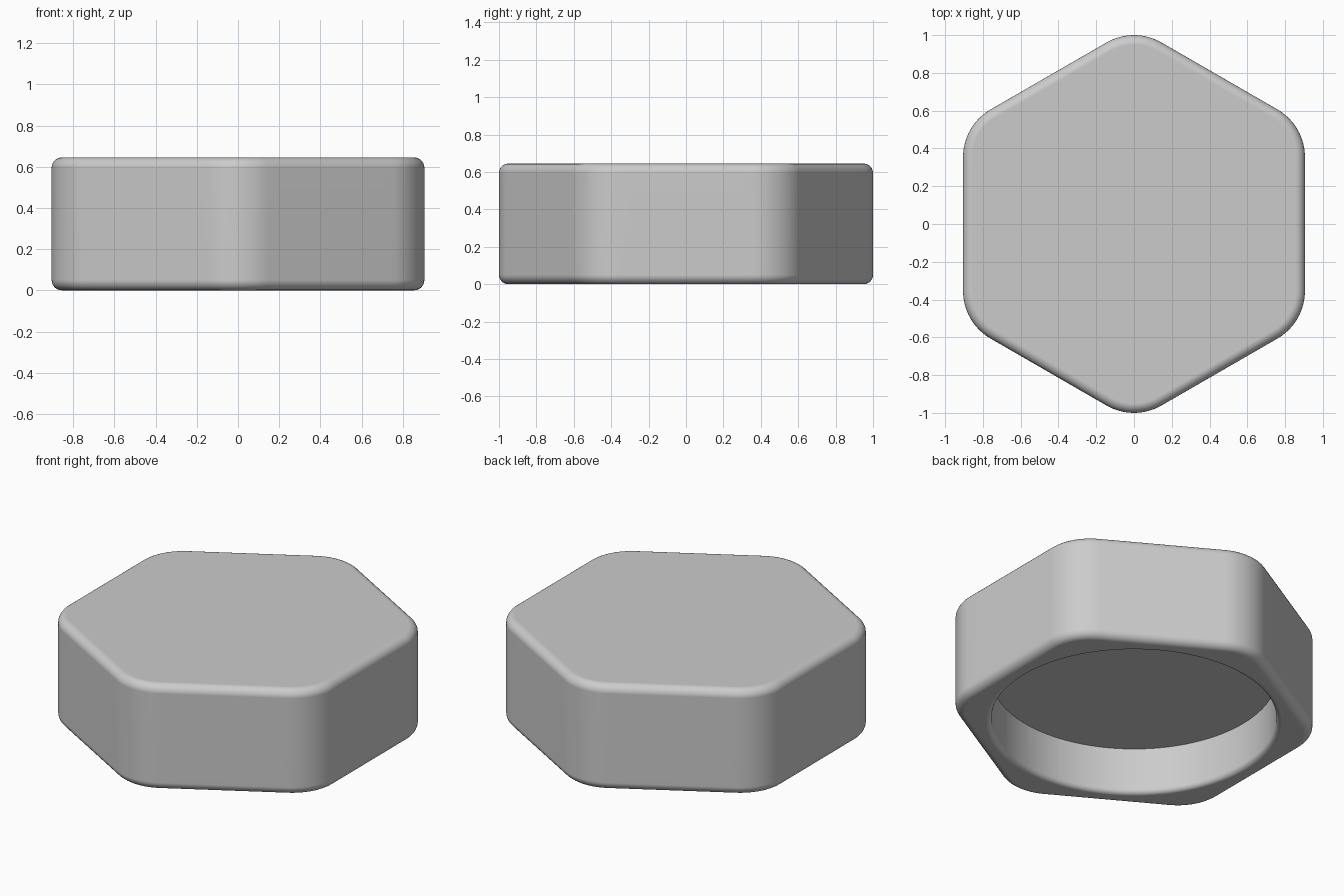
import bpy, bmesh
from math import sin, cos, pi
from mathutils import Vector

cube = bpy.data.objects.get("Cube")
if cube:
    bpy.data.objects.remove(cube, do_unlink=True)

HEIGHT, CORE, CORNER, EDGE = 0.645, 0.71, 0.29, 0.05      # hexagonal body
HOLE, LIP, DEPTH = 0.79, 0.03, 0.285                      # round recess below
ARC, FLAT, STEPS = 12, 12, 6


def hexagon(inset):
    """Outline of a round-cornered hexagon, with its flats subdivided."""
    radius = CORNER - inset
    arcs = []
    for k in range(6):
        mid = pi / 6 + k * pi / 3
        centre = Vector((cos(mid), sin(mid))) * CORE
        turns = [mid + (i / ARC - 0.5) * pi / 3 for i in range(ARC + 1)]
        arcs.append([centre + radius * Vector((cos(t), sin(t))) for t in turns])
    points = []
    for k, arc in enumerate(arcs):
        following = arcs[(k + 1) % 6][0]
        points += arc
        points += [arc[-1].lerp(following, j / FLAT) for j in range(1, FLAT)]
    return points


def circle(radius):
    """Circle whose points line up with those of the hexagon."""
    return [p.normalized() * radius for p in hexagon(0)]


# Rings from the middle of the top, down the sides and up into the recess
quarter = [i / STEPS * pi / 2 for i in range(STEPS + 1)]
rings = [(hexagon(EDGE * (1 - sin(a))), HEIGHT - EDGE * (1 - cos(a))) for a in quarter]
rings += [(hexagon(EDGE * (1 - cos(a))), EDGE * (1 - sin(a))) for a in quarter]
rings += [(circle(HOLE + LIP * (1 - sin(a))), LIP * (1 - cos(a))) for a in quarter]
rings.append((circle(HOLE), DEPTH))

bm = bmesh.new()
loops = [[bm.verts.new((p.x, p.y, z)) for p in outline] for outline, z in rings]
for upper, lower in zip(loops, loops[1:]):
    for i in range(len(upper)):
        j = (i + 1) % len(upper)
        bm.faces.new((upper[i], lower[i], lower[j], upper[j]))
bm.faces.new(loops[0])
bm.faces.new(loops[-1])
bmesh.ops.recalc_face_normals(bm, faces=bm.faces)

mesh = bpy.data.meshes.new("hexagonal_cap")
bm.to_mesh(mesh)
bm.free()
cap = bpy.data.objects.new("hexagonal_cap", mesh)
bpy.context.collection.objects.link(cap)

# Plain grey
grey = bpy.data.materials.new("light_grey")
grey.use_nodes = True
colour = (0.6, 0.6, 0.6, 1)
grey.diffuse_color = colour
grey.node_tree.nodes["Principled BSDF"].inputs["Base Color"].default_value = colour
mesh.materials.append(grey)

# Smooth rounds with crisp flats
bpy.ops.object.select_all(action="DESELECT")
cap.select_set(True)
bpy.context.view_layer.objects.active = cap
bpy.ops.object.shade_smooth_by_angle(angle=pi / 5)
weighted = cap.modifiers.new("flat_face_normals", "WEIGHTED_NORMAL")
weighted.keep_sharp = True
